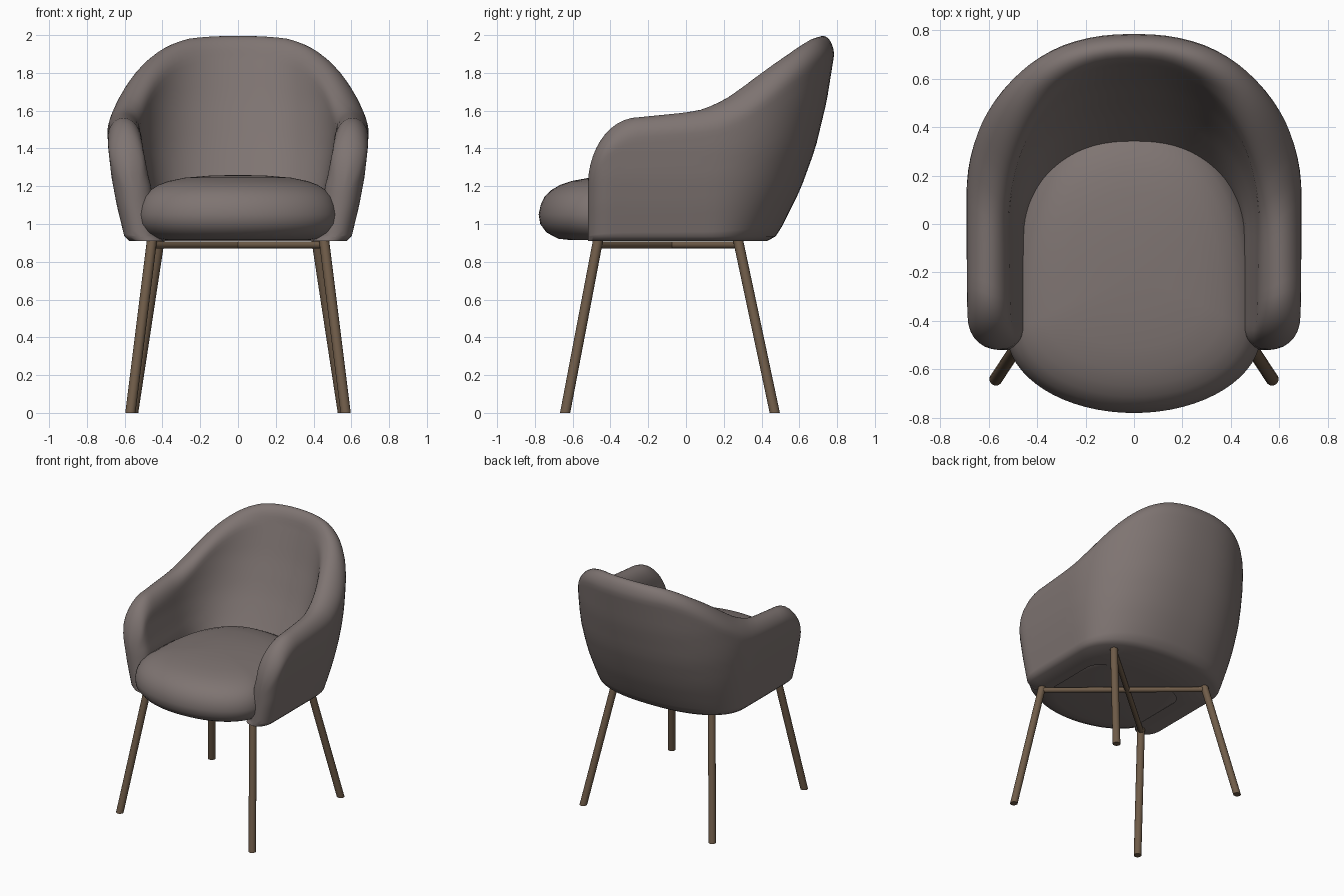
import bpy, bmesh, math
from mathutils import Vector

if "Cube" in bpy.data.objects:
    bpy.data.objects.remove(bpy.data.objects["Cube"])


def material(name, rgb):
    m = bpy.data.materials.new(name)
    m.diffuse_color = (*rgb, 1)
    m.use_nodes = True
    m.node_tree.nodes["Principled BSDF"].inputs["Base Color"].default_value = m.diffuse_color
    return m


FABRIC = material("warm grey fabric", (0.21, 0.175, 0.167))
WOOD = material("brown wood", (0.16, 0.107, 0.066))


def lerp(table, v):
    """Piecewise linear lookup in (key, value) pairs."""
    if v <= table[0][0]:
        return table[0][1]
    for (a, fa), (b, fb) in zip(table, table[1:]):
        if v <= b:
            return fa + (fb - fa) * (v - a) / (b - a)
    return table[-1][1]


def finish(name, bm, mat, angle=50, mirror=False):
    bmesh.ops.remove_doubles(bm, verts=bm.verts, dist=0.0004)
    bmesh.ops.recalc_face_normals(bm, faces=bm.faces)
    me = bpy.data.meshes.new(name)
    bm.to_mesh(me)
    bm.free()
    me.materials.append(mat)
    ob = bpy.data.objects.new(name, me)
    bpy.context.collection.objects.link(ob)
    bpy.ops.object.select_all(action='DESELECT')
    ob.select_set(True)
    bpy.context.view_layer.objects.active = ob
    bpy.ops.object.shade_smooth_by_angle(angle=math.radians(angle))
    if mirror:
        mod = ob.modifiers.new("mirror", 'MIRROR')
        mod.merge_threshold = 0.001
    return ob


def bridge(bm, a, b, closed=False):
    n = len(a)
    for i in range(n if closed else n - 1):
        j = (i + 1) % n
        bm.faces.new((a[i], a[j], b[j], b[i]))


# --- Backrest and arms: one shell, right half, mirrored ---
BASE, FRONT = 0.91, -0.52
WIDTH = [(0.91, 0.575), (0.935, 0.602), (1.1, 0.642), (1.25, 0.67), (1.4, 0.687),
         (1.5, 0.692), (1.65, 0.69), (2.0, 0.67)]
BACK = [(0.91, 0.43), (0.935, 0.475), (0.98, 0.505), (1.18, 0.605), (1.4, 0.685),
        (1.65, 0.745), (1.9, 0.785), (2.0, 0.785)]
SIDE_THICK = [(0.91, 0.18), (1.2, 0.2), (1.45, 0.18), (1.9, 0.14)]
BACK_THICK = [(0.91, 0.31), (1.25, 0.25), (1.9, 0.13), (2.0, 0.12)]
RIM = [(-0.25, 1.565), (0, 1.59), (0.12, 1.61), (0.25, 1.665), (0.35, 1.735),
       (0.5, 1.86), (0.6, 1.94), (0.66, 1.98), (0.72, 2.0)]
ARM_STEPS, ARC_STEPS, ROWS = 16, 20, 22


def plan(i, width, back, y0):
    """Point on the U-shaped plan curve at station i."""
    if i <= ARM_STEPS:
        return Vector((width, FRONT + (y0 - FRONT) * (i / ARM_STEPS) ** 1.8))
    a = (i - ARM_STEPS) / ARC_STEPS * math.pi / 2
    e = 2 / 2.3
    return Vector((width * max(math.cos(a), 0) ** e, y0 + (back - y0) * math.sin(a) ** e))


def sides(i, z):
    w, b = lerp(WIDTH, z), lerp(BACK, z)
    return (plan(i, w, b, 0.1),
            plan(i, w - lerp(SIDE_THICK, z), b - lerp(BACK_THICK, z), -0.05))


def rim_height(i):
    o, n = sides(i, 1.85)
    y = (o.y + n.y) / 2
    if y < -0.25:
        return 1.2 + 0.365 * math.sqrt(max(0, 1 - ((-0.25 - y) / 0.27) ** 2))
    return lerp(RIM, y)


def dome(d, r):
    """Rounded fall-off of thickness at distance d from an edge."""
    return 1 if d >= r else math.sqrt(max(0, 1 - (1 - d / r) ** 2))


bm = bmesh.new()
previous = None
last = ARM_STEPS + ARC_STEPS
for i in range(last + 1):
    top = rim_height(i)
    levels = [BASE, BASE + 0.025] + [
        BASE + (top - BASE) * math.sin(math.pi / 2 * k / ROWS) for k in range(1, ROWS + 1)]
    outer, inner = [], []
    for z in levels:
        o, n = sides(i, z)
        mid = (o + n) / 2
        k = dome(top - z, 0.11) * dome(mid.y - FRONT, 0.1)
        for side, p in ((outer, o), (inner, n)):
            q = mid + (p - mid) * k
            side.append(bm.verts.new((0 if i == last else q.x, q.y, z)))
    section = outer + inner[::-1]
    if previous:
        bridge(bm, previous, section, closed=True)
    previous = section
finish("backrest_and_arms", bm, FABRIC, mirror=True)

# --- Seat cushion: rounded outline scaled through a pillow profile ---
outline = []
for i in range(64):
    a = 2 * math.pi * i / 64
    c, s = math.cos(a), math.sin(a)
    if s < 0:
        outline.append((0.525 * c, -0.45 + 0.33 * s))
    else:
        outline.append((0.525 * math.copysign(abs(c) ** 0.8, c), -0.45 + 0.87 * s ** 0.8))
PILLOW = [(0.17, 0.914), (0.1, 0.922), (0.04, 0.955), (0.008, 1.0), (0, 1.05), (0.01, 1.1),
          (0.03, 1.145), (0.065, 1.18), (0.11, 1.207), (0.17, 1.228), (0.26, 1.245), (0.4, 1.256)]
bm = bmesh.new()
rings = []
for inset, z in PILLOW:
    f = 1 - inset / 0.56
    rings.append([bm.verts.new((x * f, -0.2 + (y + 0.2) * f, z)) for x, y in outline])
for a, b in zip(rings, rings[1:]):
    bridge(bm, a, b, closed=True)
bm.faces.new(rings[0])
crown = bm.verts.new((0, -0.2, 1.26))
for i in range(64):
    bm.faces.new((rings[-1][i], rings[-1][(i + 1) % 64], crown))
finish("seat_cushion", bm, FABRIC)


# --- Legs and crossed rails ---
def rod(name, a, b, r, level=False):
    """Round rod from a to b; level ends are cut parallel to the floor."""
    a, b = Vector(a), Vector(b)
    rot = (b - a).to_track_quat('Z', 'Y')
    bm = bmesh.new()
    loops = []
    for p in (a, b):
        ring = []
        for k in range(16):
            t = 2 * math.pi * k / 16
            d = Vector((r * math.cos(t), r * math.sin(t), 0))
            ring.append(bm.verts.new(p + (d if level else rot @ d)))
        loops.append(ring)
        bm.faces.new(ring)
    bridge(bm, loops[0], loops[1], closed=True)
    finish(name, bm, WOOD)


for s, label in ((-1, "left"), (1, "right")):
    rod("front_leg_" + label, (0.57 * s, -0.64, 0), (0.455 * s, -0.465, 0.918), 0.027, True)
    rod("back_leg_" + label, (0.555 * s, 0.47, 0), (0.415 * s, 0.275, 0.918), 0.027, True)
    rod("cross_rail_" + label, (0.45 * s, -0.46, 0.889), (-0.41 * s, 0.275, 0.889), 0.019)
